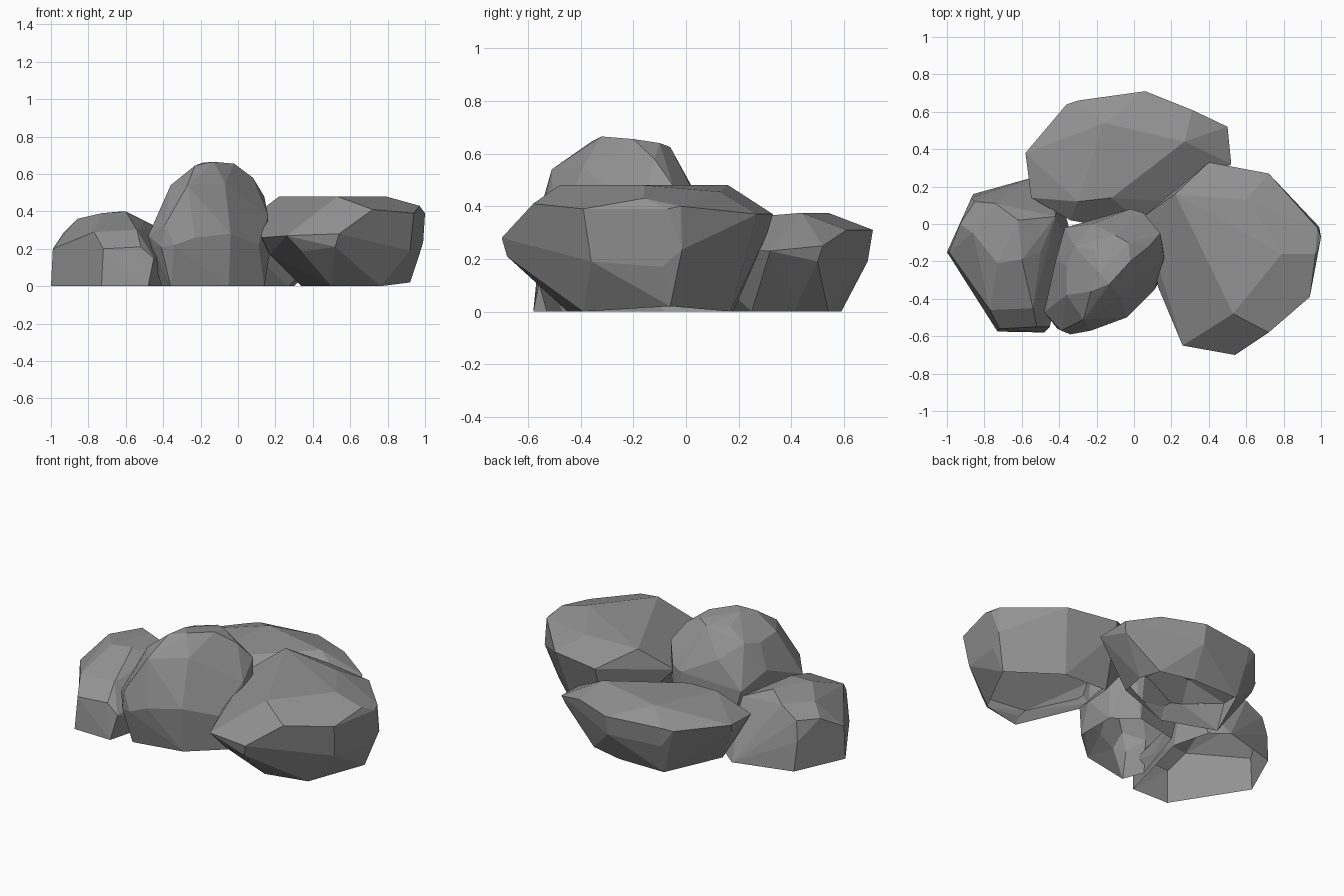
import bpy, bmesh, math

# One flat grey stone colour
stone = bpy.data.materials.new("grey stone")
stone.diffuse_color = (0.29, 0.29, 0.29, 1)


def rock(name, corners):
    """Faceted boulder: convex hull of its corner points, open underneath."""
    bm = bmesh.new()
    for c in corners:
        bm.verts.new(c)
    bmesh.ops.convex_hull(bm, input=bm.verts[:])
    loose = [v for v in bm.verts if not v.link_faces]
    bmesh.ops.delete(bm, geom=loose, context='VERTS')
    bmesh.ops.recalc_face_normals(bm, faces=bm.faces[:])
    # remove the underside so the shell is hollow
    base = [f for f in bm.faces if max(v.co.z for v in f.verts) < 0.03]
    bmesh.ops.delete(bm, geom=base, context='FACES')
    bmesh.ops.dissolve_limit(bm, angle_limit=math.radians(5),
                             verts=bm.verts[:], edges=bm.edges[:])
    me = bpy.data.meshes.new(name)
    bm.to_mesh(me)
    bm.free()
    me.materials.append(stone)
    ob = bpy.data.objects.new(name, me)
    bpy.context.collection.objects.link(ob)
    return ob


# Big right boulder: flat top, wide shoulder, undercut base
rock("right_boulder", [
    (0.53, -0.48, 0.48), (0.79, -0.16, 0.48), (0.22, 0.16, 0.48), (0.60, 0.13, 0.455),
    (0.97, -0.16, 0.43), (1.0, -0.07, 0.39), (0.94, -0.39, 0.39), (0.72, -0.58, 0.41),
    (0.40, 0.33, 0.37), (0.72, 0.27, 0.37), (0.98, -0.02, 0.40), (0.35, -0.59, 0.33),
    (0.54, -0.70, 0.28), (0.26, -0.65, 0.27), (0.52, -0.68, 0.21), (0.34, -0.61, 0.185),
    (0.13, -0.34, 0.26), (0.05, 0.04, 0.35), (0.92, -0.36, 0.19),
    (0.76, -0.46, 0.13), (0.97, -0.09, 0.17), (0.99, -0.015, 0.235), (0.73, 0.17, 0.21),
    (0.40, 0.31, 0.30), (0.17, -0.25, 0.17),
    (0.50, -0.45, 0), (0.76, -0.39, 0), (0.92, -0.06, 0.02),
    (0.65, 0.17, 0), (0.36, 0.18, 0), (0.34, -0.08, 0)])

# Back boulder: broad low slab, undercut base
rock("back_boulder", [
    (-0.16, 0.54, 0.375), (0.27, 0.44, 0.375), (-0.30, 0.12, 0.34), (-0.12, 0.14, 0.35),
    (-0.58, 0.38, 0.30), (-0.36, 0.64, 0.30), (-0.30, 0.66, 0.31), (0.06, 0.71, 0.31),
    (0.31, 0.61, 0.31), (0.50, 0.52, 0.25), (0.52, 0.32, 0.23), (0.20, 0.12, 0.24),
    (0.03, 0.01, 0.22), (-0.23, 0.00, 0.22), (-0.34, 0.02, 0.24), (-0.55, 0.14, 0.27),
    (-0.57, 0.36, 0.25), (0.06, 0.69, 0.19), (0.48, 0.50, 0.19), (-0.28, 0.65, 0.19),
    (-0.26, 0.59, 0), (0.05, 0.59, 0), (0.26, 0.54, 0), (0.30, 0.41, 0),
    (0.27, 0.25, 0), (-0.10, 0.12, 0), (-0.42, 0.235, 0)])

# Middle boulder: the tallest, domed top
rock("middle_boulder", [
    (-0.21, -0.14, 0.62), (-0.10, -0.06, 0.625), (-0.03, -0.10, 0.64), (-0.02, -0.20, 0.655),
    (-0.13, -0.32, 0.665), (-0.19, -0.26, 0.66), (-0.23, -0.36, 0.645),
    (-0.32, -0.12, 0.55), (-0.22, 0.00, 0.47), (0.08, -0.12, 0.58), (-0.07, -0.39, 0.55),
    (-0.27, -0.51, 0.54), (-0.36, -0.38, 0.54), (-0.36, -0.22, 0.53),
    (-0.02, 0.08, 0.37), (0.05, 0.06, 0.39), (0.14, -0.05, 0.48), (0.16, -0.18, 0.38),
    (-0.04, -0.50, 0.28), (0.11, -0.35, 0.22), (0.17, -0.20, 0.17), (-0.23, -0.57, 0.26),
    (-0.39, -0.57, 0.33), (-0.48, -0.47, 0.27), (-0.42, -0.20, 0.38), (-0.37, -0.02, 0.30),
    (-0.34, -0.59, 0.22), (-0.41, -0.56, 0.21),
    (-0.36, -0.53, 0), (-0.05, -0.47, 0), (0.14, -0.30, 0), (0.14, -0.05, 0),
    (0.00, 0.06, 0), (-0.28, 0.00, 0), (-0.41, -0.40, 0)])

# Left boulder: small, steep sides down to a wide base
rock("left_boulder", [
    (-0.73, -0.21, 0.39), (-0.60, -0.19, 0.40), (-0.62, 0.02, 0.40), (-0.74, 0.11, 0.37),
    (-0.86, -0.05, 0.36), (-0.85, 0.12, 0.30), (-0.50, -0.15, 0.34), (-0.42, 0.04, 0.31),
    (-0.99, -0.15, 0.20), (-0.93, 0.00, 0.29), (-0.77, -0.46, 0.29), (-0.72, -0.56, 0.20),
    (-0.54, -0.45, 0.30), (-0.52, -0.55, 0.21), (-0.45, -0.55, 0.15), (-0.37, -0.05, 0.20),
    (-0.87, 0.14, 0.18),
    (-1.0, -0.15, 0), (-0.73, -0.575, 0), (-0.48, -0.58, 0), (-0.41, -0.30, 0),
    (-0.34, -0.05, 0), (-0.40, 0.18, 0), (-0.50, 0.26, 0), (-0.86, 0.16, 0)])
